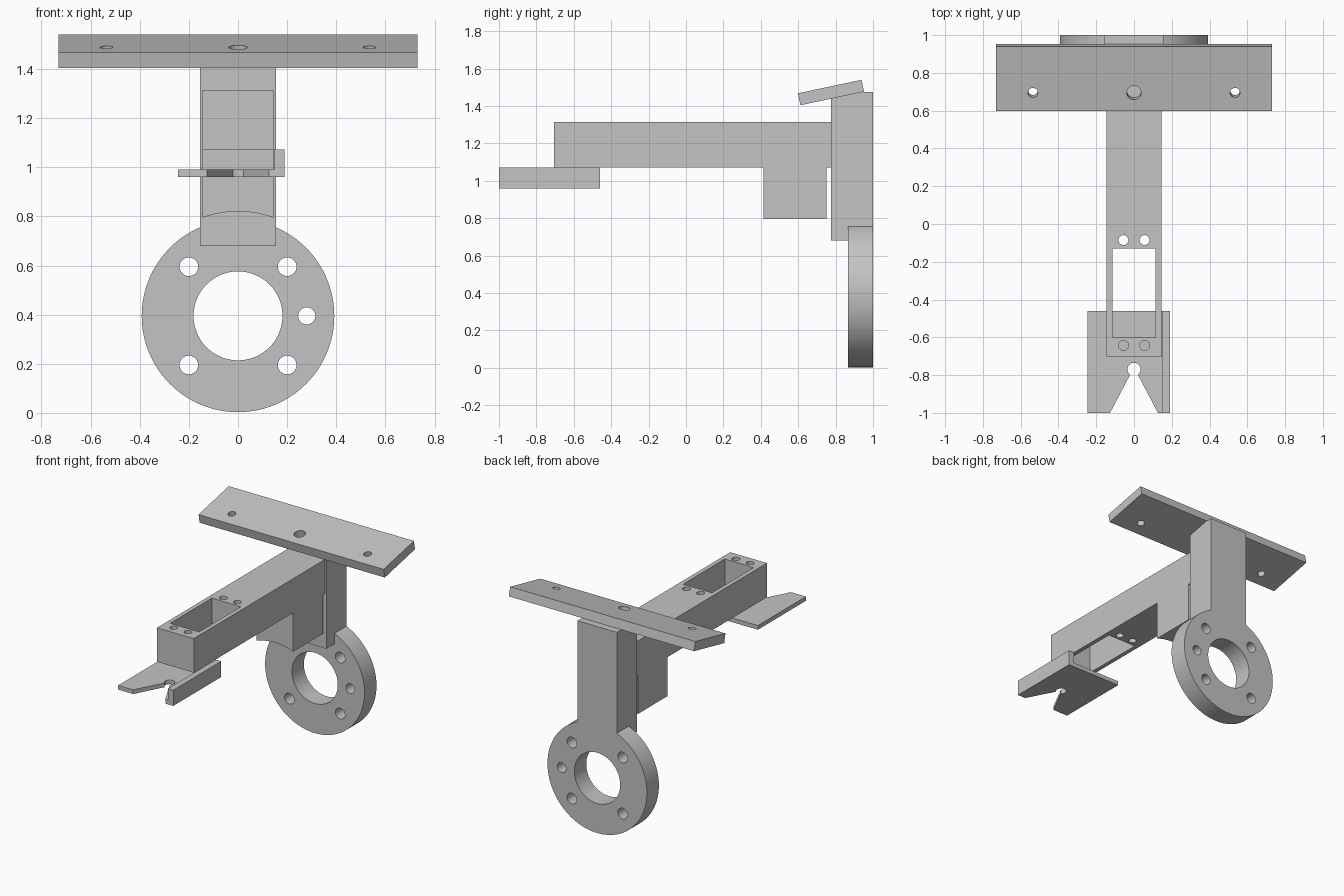
import bpy, bmesh, math
from mathutils import Matrix, Vector

if "Cube" in bpy.data.objects:
    bpy.data.objects.remove(bpy.data.objects["Cube"])

grey = bpy.data.materials.new("light_grey")
grey.use_nodes = True
colour = (0.55, 0.55, 0.55, 1)
grey.diffuse_color = colour
grey.node_tree.nodes["Principled BSDF"].inputs["Base Color"].default_value = colour


def add(name, bm):
    bmesh.ops.recalc_face_normals(bm, faces=bm.faces)
    mesh = bpy.data.meshes.new(name)
    bm.to_mesh(mesh)
    bm.free()
    obj = bpy.data.objects.new(name, mesh)
    bpy.context.collection.objects.link(obj)
    mesh.materials.append(grey)
    return obj


def prism(name, points, depth):
    """Extrude a closed outline of 3D points along a vector."""
    bm = bmesh.new()
    face = bm.faces.new([bm.verts.new(p) for p in points])
    new = bmesh.ops.extrude_face_region(bm, geom=[face])["geom"]
    bmesh.ops.translate(bm, vec=depth,
                        verts=[v for v in new if isinstance(v, bmesh.types.BMVert)])
    return add(name, bm)


def box(name, x, y, z):
    outline = [(x[0], y[0], z[0]), (x[1], y[0], z[0]), (x[1], y[1], z[0]), (x[0], y[1], z[0])]
    return prism(name, outline, (0, 0, z[1] - z[0]))


def cylinder(name, centre, radius, depth, along_y=False, sides=48):
    bm = bmesh.new()
    turn = Matrix.Rotation(math.pi / 2, 4, "X") if along_y else Matrix()
    bmesh.ops.create_cone(bm, cap_ends=True, segments=sides, radius1=radius, radius2=radius,
                          depth=depth, matrix=Matrix.Translation(centre) @ turn)
    return add(name, bm)


def combine(obj, others, operation="DIFFERENCE"):
    """Apply booleans and discard the helper solids."""
    bpy.context.view_layer.objects.active = obj
    for other in others:
        mod = obj.modifiers.new("bool", "BOOLEAN")
        mod.operation, mod.solver, mod.object = operation, "EXACT", other
        bpy.ops.object.modifier_apply(modifier=mod.name)
        bpy.data.objects.remove(other)


def smooth(obj):
    bpy.ops.object.select_all(action="DESELECT")
    obj.select_set(True)
    bpy.context.view_layer.objects.active = obj
    bpy.ops.object.shade_smooth_by_angle(angle=math.radians(30))


RING_Z = 0.395

# Flanged ring joined to the upright post
ring = cylinder("ring_and_post", (0, 0.9325, RING_Z), 0.392, 0.135, True, 128)
post = box("post", (-0.155, 0.155), (0.775, 1.0), (0.68, 1.475))
combine(ring, [post], "UNION")
bolts = [(sx * 0.2, RING_Z + sz * 0.2, 0.038) for sx in (-1, 1) for sz in (-1, 1)]
bolts.append((0.28, RING_Z, 0.035))
cuts = [cylinder("cut", (x, 0.93, z), r, 0.6, True, 32) for x, z, r in bolts]
cuts.append(cylinder("cut", (0, 0.93, RING_Z), 0.181, 0.6, True, 96))
combine(ring, cuts)
smooth(ring)

# Long beam with a drop block, curved underneath to clear the ring
side = [(-0.705, 1.072), (0.415, 1.072), (0.415, 0.78), (0.75, 0.78),
        (0.75, 1.072), (0.775, 1.072), (0.775, 1.315), (-0.705, 1.315)]
beam = prism("beam", [(-0.145, y, z) for y, z in side], (0.29, 0, 0))
cuts = [cylinder("cut", (0, 0.58, RING_Z), 0.425, 0.6, True, 128),
        box("cut", (-0.114, 0.114), (-0.6, -0.13), (1.0, 1.4))]
cuts += [cylinder("cut", (sx * 0.056, y, 1.2), 0.026, 0.5, sides=32)
         for sx in (-1, 1) for y in (-0.085, -0.643)]
combine(beam, cuts)
smooth(beam)

# Forked front plate with a raised side rail
profile = [(-0.245, 0.96), (0.19, 0.96), (0.19, 1.072), (0.147, 1.072),
           (0.147, 0.99), (-0.245, 0.99)]
fork = prism("fork_plate", [(x, -1.0, z) for x, z in profile], (0, 0.54, 0))
notch = [(-0.137, -1.02, 0.9), (0.137, -1.02, 0.9), (0.006, -0.77, 0.9), (-0.006, -0.77, 0.9)]
combine(fork, [prism("cut", notch, (0, 0, 0.2)),
               cylinder("cut", (0, -0.77, 1.0), 0.035, 0.2, sides=40)])
smooth(fork)

# Tilted top plate with three holes
top = box("top_plate", (-0.73, 0.73), (-0.174, 0.174), (-0.0325, 0.0325))
combine(top, [cylinder("cut", (x, -0.075, 0), r, 0.3, sides=40)
              for x, r in ((-0.535, 0.026), (0, 0.038), (0.535, 0.026))])
top.data.transform(Matrix.Translation(Vector((0, 0.775, 1.472)))
                   @ Matrix.Rotation(math.radians(12), 4, "X"))
smooth(top)
